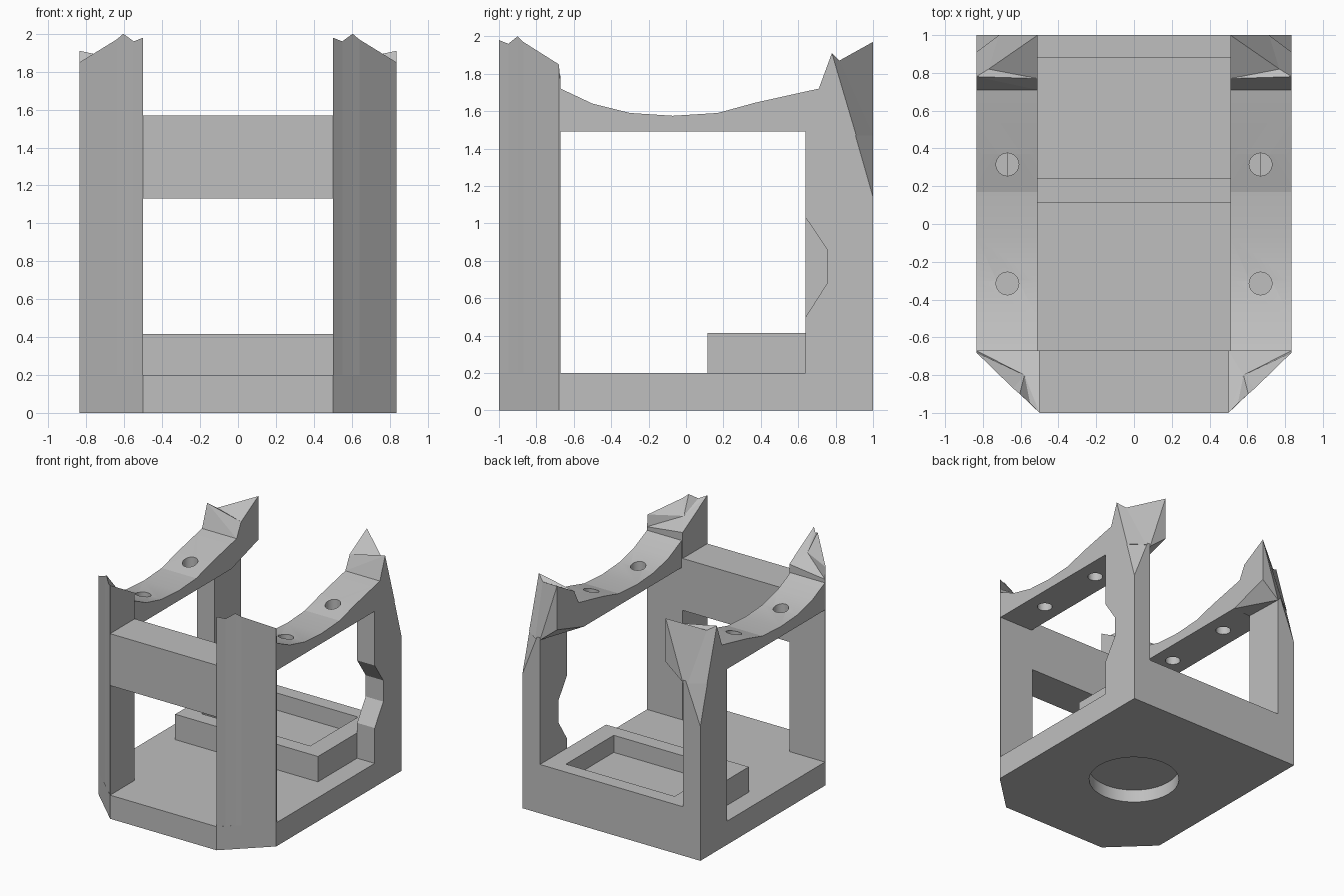
import bpy, bmesh
from mathutils import Vector

cube = bpy.data.objects.get("Cube")
if cube:
    bpy.data.objects.remove(cube, do_unlink=True)

GREY = (0.52, 0.52, 0.52, 1)
grey = bpy.data.materials.new("plain grey")
grey.use_nodes = True
grey.diffuse_color = GREY
grey.node_tree.nodes["Principled BSDF"].inputs["Base Color"].default_value = GREY


def finish(name, bm):
    bmesh.ops.remove_doubles(bm, verts=bm.verts, dist=0.0005)
    bmesh.ops.recalc_face_normals(bm, faces=bm.faces)
    mesh = bpy.data.meshes.new(name)
    bm.to_mesh(mesh)
    bm.free()
    mesh.materials.append(grey)
    ob = bpy.data.objects.new(name, mesh)
    bpy.context.collection.objects.link(ob)
    return ob


def loft(lower, upper, side=1, lower_caps=None, upper_caps=None, extra=()):
    """Solid between two matching loops, with optional explicit cap faces."""
    bm = bmesh.new()
    n = len(lower)
    vs = [bm.verts.new((x * side, y, z)) for x, y, z in [*lower, *upper, *extra]]
    for i in range(n):
        j = (i + 1) % n
        bm.faces.new((vs[i], vs[j], vs[n + j], vs[n + i]))
    for cap in lower_caps or [range(n)]:
        bm.faces.new([vs[i] for i in cap])
    for cap in upper_caps or [range(n)]:
        bm.faces.new([vs[n + i] for i in cap])
    return bm


def slab(outline, z0, z1, side=1):
    return loft([(x, y, z0) for x, y in outline], [(x, y, z1) for x, y in outline], side)


def side_plate(profile, x0, x1, side):
    return loft([(x0, y, z) for y, z in profile], [(x1, y, z) for y, z in profile], side)


def box(x0, x1, y0, y1, z0, z1):
    return slab([(x0, y0), (x1, y0), (x1, y1), (x0, y1)], z0, z1)


def cut(ob, cutter):
    mod = ob.modifiers.new("cut", 'BOOLEAN')
    mod.operation, mod.solver, mod.object = 'DIFFERENCE', 'EXACT', cutter
    bpy.ops.object.select_all(action='DESELECT')
    bpy.context.view_layer.objects.active = ob
    ob.select_set(True)
    bpy.ops.object.modifier_apply(modifier=mod.name)
    bpy.data.objects.remove(cutter, do_unlink=True)


def drill(ob, x, y, z, radius, depth):
    bpy.ops.mesh.primitive_cylinder_add(vertices=40, radius=radius, depth=depth, location=(x, y, z))
    cutter = bpy.context.object
    cutter.hide_render = True
    cut(ob, cutter)


def smooth(ob):
    bpy.ops.object.select_all(action='DESELECT')
    bpy.context.view_layer.objects.active = ob
    ob.select_set(True)
    bpy.ops.object.shade_smooth_by_angle(angle=0.2)


W, IN, WALL, FRONT = 0.835, 0.51, 0.67, -0.67

# Floor slab with cut front corners and a blind round recess below
base = finish("base", slab([(-0.5, -1), (0.5, -1), (W, -0.68), (W, 1), (-W, 1), (-W, -0.68)], 0, 0.2))
drill(base, 0, 0, 0, 0.36, 0.22)
smooth(base)

# Open tray at the back
tray = finish("tray", box(-WALL, WALL, 0.115, 1, 0.2, 0.415))
pocket = finish("tray_cutter", box(-IN, IN, 0.24, 0.88, 0.27, 0.6))
pocket.hide_render = True
cut(tray, pocket)

# Front cross bar
finish("front_crossbar", box(-0.5, 0.5, -1, FRONT, 1.13, 1.57))

# Corner cut across the upper back posts
corner = Vector((W, 1, 1.14))
ridge_out = Vector((W, 0.78, 1.91))
ridge_in = Vector((IN, 1, 1.97))

for side, label in ((1, "left"), (-1, "right")):
    # Front pillar with jagged top edge
    rim = [(0.5, -1, 1.98), (0.55, -0.95, 1.96), (0.605, -0.9, 2.0), (0.64, -0.87, 1.97),
           (W, -0.68, 1.85), (W, FRONT, 1.75), (0.5, FRONT, 1.79)]
    n = len(rim)
    valley = n
    finish("front_pillar_" + label, loft(
        [(x, y, 0.2) for x, y, z in rim], rim, side,
        upper_caps=[(i, (i + 1) % n, valley) for i in range(n)],
        extra=[(0.58, -0.8, 1.86)]))

    # Curved top rail with two bolt holes
    rail = finish("top_rail_" + label, side_plate(
        [(FRONT, 1.49), (FRONT, 1.72), (-0.5, 1.64), (-0.3, 1.59), (-0.07, 1.575),
         (0.17, 1.59), (0.37, 1.645), (0.64, 1.705), (0.64, 1.49)], IN, W, side))
    for y in (-0.315, 0.315):
        drill(rail, side * WALL, y, 1.6, 0.06, 0.6)
    smooth(rail)

    # Back post, notched on the left only
    notch = [(0.64, 0.5), (0.755, 0.68), (0.755, 0.86), (0.64, 1.03)] if side > 0 else []
    post = side_plate([(0.64, 0.2), *notch, (0.64, 1.49), (1, 1.49), (1, 0.2)], WALL, W, 1)
    normal = (ridge_out - corner).cross(ridge_in - corner)
    if normal.x < 0:
        normal.negate()
    bmesh.ops.bisect_plane(post, geom=post.verts[:] + post.edges[:] + post.faces[:],
                           plane_co=corner, plane_no=normal, clear_outer=True)
    bmesh.ops.holes_fill(post, edges=[e for e in post.edges if e.is_boundary])
    for v in post.verts:
        v.co.x *= side
    finish("back_post_" + label, post)

    # Faceted bracket on top of the back post
    lower = [(IN, 0.64, 1.49), (W, 0.64, 1.47), (W, 0.71, 1.47), (W, 0.91, 1.47), (0.715, 1, 1.47),
             (WALL, 1, 1.47), (IN, 1, 1.6), (IN, 0.77, 1.54), (IN, 0.71, 1.52)]
    upper = [(IN, 0.64, 1.705), (W, 0.64, 1.705), (W, 0.71, 1.72), ridge_out, (0.77, 0.82, 1.87),
             ridge_in, ridge_in, (IN, 0.77, 1.84), (IN, 0.71, 1.72)]
    finish("back_bracket_" + label, loft(
        lower, upper, side,
        lower_caps=[(0, 1, 5), (1, 2, 5), (2, 3, 5), (3, 4, 5), (0, 5, 6), (0, 6, 7), (0, 7, 8)],
        upper_caps=[(0, 1, 2, 8), (2, 3, 8), (8, 3, 7), (7, 3, 4), (7, 4, 5)]))
